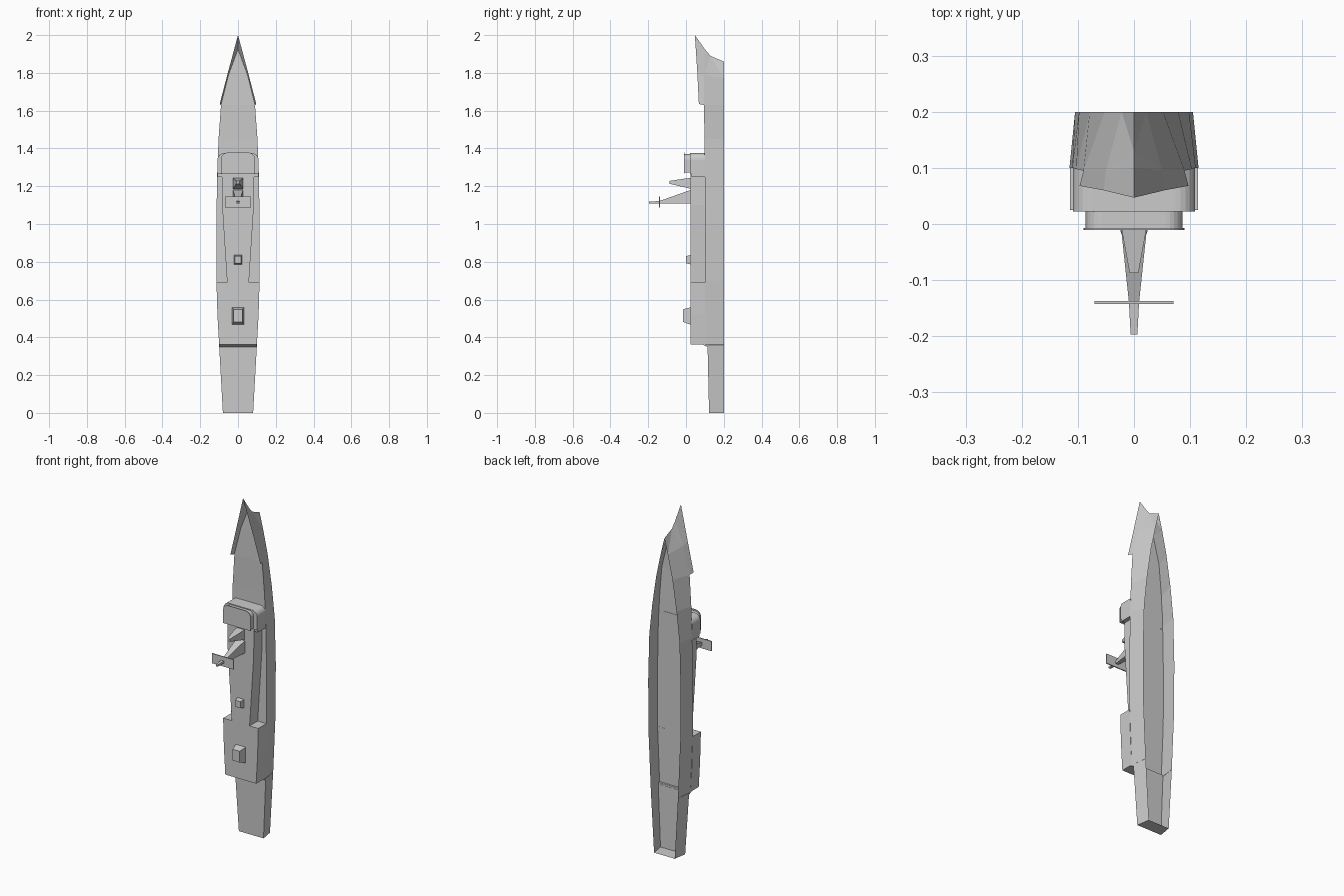
import bpy, bmesh, math

if "Cube" in bpy.data.objects:
    bpy.data.objects.remove(bpy.data.objects["Cube"])


def make(name, verts, faces, weld=True):
    me = bpy.data.meshes.new(name)
    bm = bmesh.new()
    vs = [bm.verts.new(v) for v in verts]
    for f in faces:
        bm.faces.new([vs[i] for i in f])
    if weld:
        bmesh.ops.remove_doubles(bm, verts=bm.verts, dist=1e-5)
        bmesh.ops.dissolve_degenerate(bm, edges=bm.edges, dist=1e-5)
    bmesh.ops.recalc_face_normals(bm, faces=bm.faces)
    bm.to_mesh(me)
    bm.free()
    ob = bpy.data.objects.new(name, me)
    bpy.context.collection.objects.link(ob)
    return ob


def prism(name, half, y0, y1):
    """Extrude a symmetric plan outline, half given as (x, z), along the ship's height."""
    ring = half + [(-x, z) for x, z in reversed(half)]
    n = len(ring)
    verts = [(x, y, z) for y in (y0, y1) for x, z in ring]
    faces = [list(range(n)), list(range(n, 2 * n))]
    faces += [(i, (i + 1) % n, n + (i + 1) % n, n + i) for i in range(n)]
    return make(name, verts, faces)


def taper(name, *levels):
    """Loft rectangles (y, half width, z low, z high) into a tapered solid."""
    verts, faces = [], [(0, 1, 2, 3)]
    for y, w, a, b in levels:
        verts += [(-w, y, a), (w, y, a), (w, y, b), (-w, y, b)]
    for k in range(len(levels) - 1):
        for i in range(4):
            j = (i + 1) % 4
            faces.append((4 * k + i, 4 * k + j, 4 * k + 4 + j, 4 * k + 4 + i))
    n = len(verts)
    faces.append((n - 4, n - 3, n - 2, n - 1))
    return make(name, verts, faces)


def corner(w, z_low, z_high, r, n=6):
    """Half outline with a rounded forward corner."""
    arc = [(w - r + r * math.cos(math.pi / 2 * i / n),
            z_high - r + r * math.sin(math.pi / 2 * i / n)) for i in range(n + 1)]
    return [(w, z_low)] + arc


# Hull shell, open below: (bottom half width, bottom z, deck half width, deck y, deck z)
stations = [
    (.067, 0, .08, .122, 0), (.088, .36, .1, .114, .36), (.088, .361, .1, .1, .361),
    (.103, .70, .114, .1, .70), (.105, 1.0, .115, .1, 1.0), (.098, 1.27, .11, .1, 1.27),
    (.079, 1.45, .103, .098, 1.45), (.052, 1.63, .09, .095, 1.63),
    (.022, 1.77, .05, .096, 1.79), (0, 1.86, 0, .1, 1.925)]
verts, faces = [], []
for bw, bz, dw, dy, dz in stations:
    verts += [(-bw, .2, bz), (-dw, dy, dz), (dw, dy, dz), (bw, .2, bz)]
for k in range(len(stations) - 1):
    for i in range(3):
        a = 4 * k + i
        if i != 1 and k == len(stations) - 2:
            m = len(verts)                      # curved stem
            t = 0 if i == 0 else 3
            d = 1 if i == 0 else 2
            verts.append((0, .13, 1.89))
            faces += [(4 * k + t, 4 * k + 4, m), (4 * k + t, m, 4 * k + d),
                      (4 * k + d, m, 4 * k + 5)]
        else:
            faces.append((a, a + 1, a + 5, a + 4))
faces.append((0, 1, 2, 3))
make("hull", verts, faces)

# Raised bow sides
for side, label in ((1, "right"), (-1, "left")):
    low = [(.09, .095, 1.63), (.05, .096, 1.79), (0, .1, 1.925)]
    high = [(.097, .068, 1.635), (.054, .06, 1.80), (0, .047, 2.0)]
    make("bow_bulwark_" + label, [(side * x, y, z) for x, y, z in low + high],
         [(0, 1, 4, 3), (1, 2, 5, 4)])

# Aft hangar block, midship house and forward house
prism("hangar_block", [(.1, .363), (.109, .52), (.114, .69)], .101, .025)
taper("hangar_sill", (.09, .099, .361, .37), (.113, .099, .35, .37))
prism("midship_house", [(.057, .68), (.084, 1.1), (.086, 1.28)], .101, .025)
prism("forward_house", corner(.109, 1.265, 1.375, .035), .101, .022)
prism("bridge", corner(.086, 1.272, 1.37, .03), .03, -.007)
prism("bridge_roof", corner(.09, 1.268, 1.378, .035), -.007, -.011)

# Sloped sides beneath the forward house
for side, label in ((1, "right"), (-1, "left")):
    x0, x1 = side * .084, side * .109
    pts = [(.101, 1.25), (.101, 1.30), (.03, 1.34), (.03, 1.25)]
    make("bridge_wing_base_" + label, [(x, y, z) for x in (x0, x1) for y, z in pts],
         [(0, 1, 2, 3), (4, 5, 6, 7)] +
         [(i, (i + 1) % 4, 4 + (i + 1) % 4, 4 + i) for i in range(4)])

# Masts
taper("forward_mast", (.03, .026, 1.185, 1.245), (-.01, .022, 1.195, 1.24),
      (-.087, .008, 1.213, 1.228))
taper("main_mast", (.03, .027, 1.108, 1.182), (-.14, .009, 1.108, 1.122),
      (-.197, .006, 1.108, 1.118))
taper("mast_yard", (-.137, .07, 1.088, 1.145), (-.143, .07, 1.088, 1.145))

# Funnel boxes
taper("small_funnel", (.03, .023, .785, .837), (0, .016, .792, .83))
taper("aft_funnel", (.03, .033, .465, .56), (-.017, .023, .482, .548))
